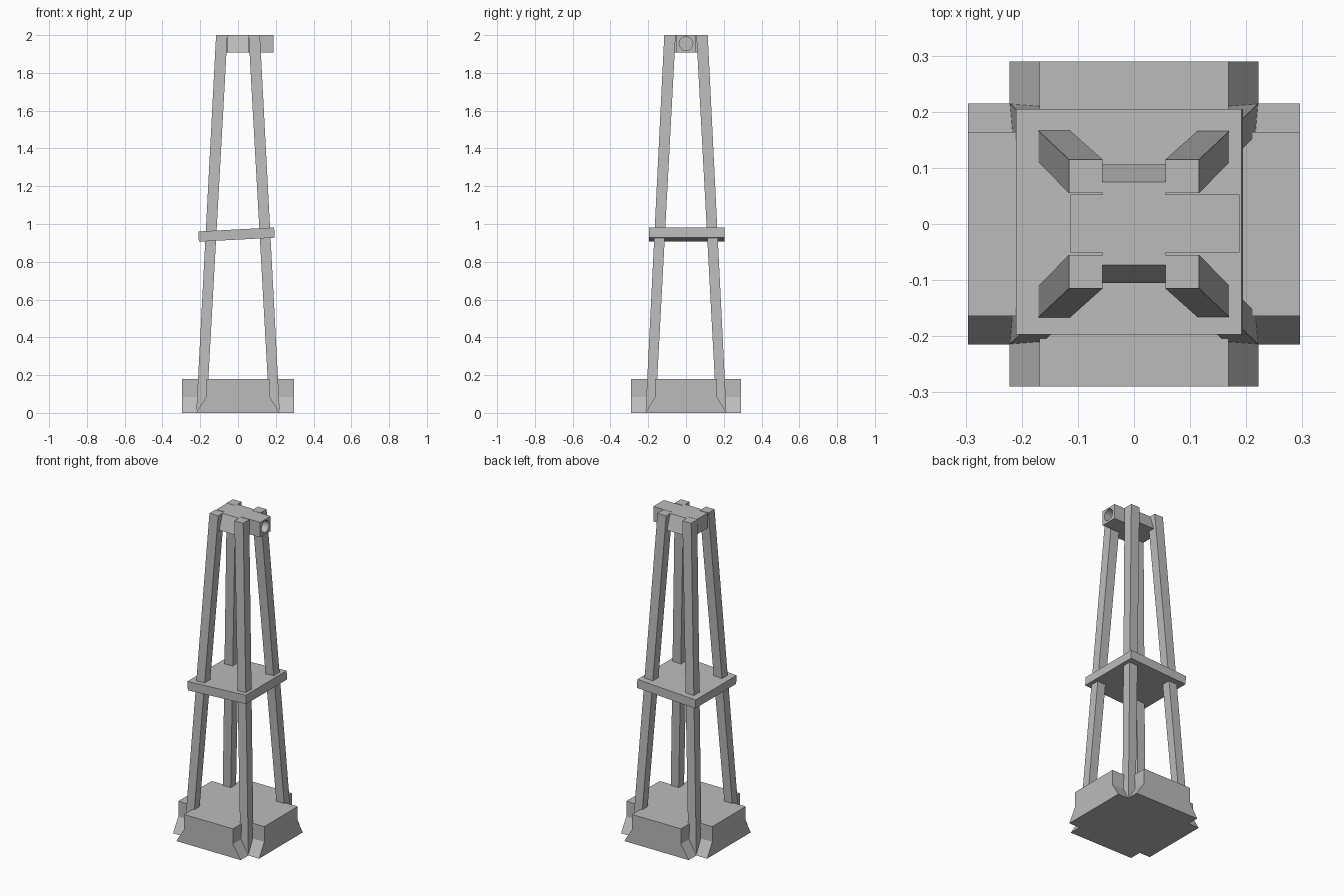
import bpy
import bmesh
import math
from mathutils import Vector

cube = bpy.data.objects.get("Cube")
if cube:
    bpy.data.objects.remove(cube, do_unlink=True)

grey = bpy.data.materials.new("plain grey")
grey.use_nodes = True
colour = (0.5, 0.5, 0.5, 1.0)
grey.diffuse_color = colour
grey.node_tree.nodes["Principled BSDF"].inputs["Base Color"].default_value = colour


def finish(name, bm):
    """Turn a bmesh into a flat-shaded grey object."""
    bmesh.ops.recalc_face_normals(bm, faces=bm.faces)
    mesh = bpy.data.meshes.new(name)
    bm.to_mesh(mesh)
    bm.free()
    mesh.materials.append(grey)
    obj = bpy.data.objects.new(name, mesh)
    bpy.context.collection.objects.link(obj)
    return obj


def loft(name, lower, upper):
    """Solid between two matching rings of points."""
    bm = bmesh.new()
    a = [bm.verts.new(p) for p in lower]
    b = [bm.verts.new(p) for p in upper]
    bm.faces.new(a)
    bm.faces.new(b)
    for i in range(len(a)):
        j = (i + 1) % len(a)
        bm.faces.new((a[i], a[j], b[j], b[i]))
    return finish(name, bm)


def rect(x0, x1, y0, y1, z):
    return [(x0, y0, z), (x1, y0, z), (x1, y1, z), (x0, y1, z)]


def boolean(obj, other, operation):
    mod = obj.modifiers.new(operation.lower(), "BOOLEAN")
    mod.operation = operation
    mod.solver = "EXACT"
    mod.object = other
    other.hide_render = True
    bpy.context.view_layer.update()
    result = bpy.data.meshes.new_from_object(
        obj.evaluated_get(bpy.context.evaluated_depsgraph_get()))
    obj.modifiers.clear()
    obj.data = result
    bpy.data.objects.remove(other, do_unlink=True)


# Base: two crossed blocks whose sides flare out at the foot
BASE_TOP, FLARE_TOP = 0.18, 0.085


def flared_profile(foot, neck):
    return [(-foot, 0), (foot, 0), (neck, FLARE_TOP), (neck, BASE_TOP),
            (-neck, BASE_TOP), (-neck, FLARE_TOP)]


along_x = flared_profile(0.215, 0.164)
along_y = flared_profile(0.222, 0.168)
base = loft("base", [(-0.296, s, z) for s, z in along_x],
            [(0.296, s, z) for s, z in along_x])
cross = loft("base_cross", [(s, -0.29, z) for s, z in along_y],
             [(s, 0.29, z) for s, z in along_y])
boolean(base, cross, "UNION")

# Legs: four square posts leaning in towards the head
for sx, x_name in ((1, "left"), (-1, "right")):
    for sy, y_name in ((-1, "front"), (1, "back")):
        foot = rect(0.167 * sx, 0.221 * sx, 0.162 * sy, 0.214 * sy, 0)
        top = rect(0.056 * sx, 0.116 * sx, 0.055 * sy, 0.115 * sy, 2)
        loft(f"{y_name}_{x_name}_leg", foot, top)

# Platform: a thin square slab, slightly tilted
half = 0.201
platform = loft("platform", rect(-half, half, -half, half, -0.027),
                rect(-half, half, -half, half, 0.027))
platform.location = (-0.008, 0.004, 0.944)
platform.rotation_euler.y = -math.radians(3)

# Head: a long beam and a tapered spacer between the legs
HEAD_LOW = 1.907
beam = loft("head_beam", rect(-0.113, 0.188, -0.051, 0.053, HEAD_LOW),
            rect(-0.113, 0.188, -0.051, 0.053, 2))
loft("head_spacer", rect(-0.056, 0.056, -0.105, 0.106, HEAD_LOW),
     rect(-0.056, 0.056, -0.073, 0.075, 2))

# Round socket in the end of the beam
centre = Vector((0.188, 0, 1.955))
ring = [Vector((0, math.cos(t), math.sin(t))) * 0.036
        for t in (math.tau * i / 32 for i in range(32))]
depth = Vector((0.09, 0, 0))
cutter = loft("socket_cutter", [centre - depth + p for p in ring],
              [centre + depth + p for p in ring])
boolean(beam, cutter, "DIFFERENCE")
bpy.ops.object.select_all(action="DESELECT")
beam.select_set(True)
bpy.context.view_layer.objects.active = beam
bpy.ops.object.shade_smooth_by_angle(angle=math.radians(30))
